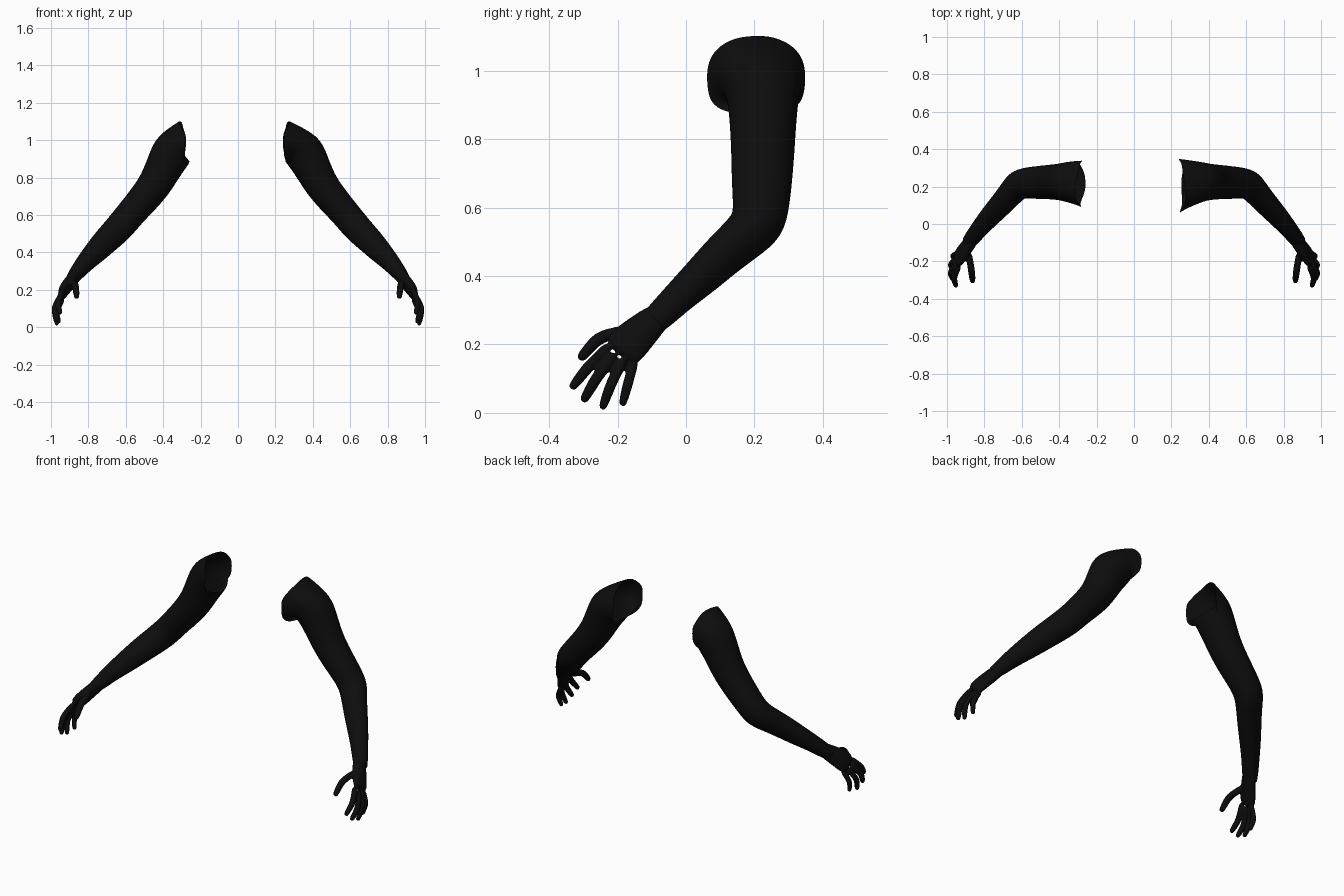
import bpy, bmesh, math, random
from mathutils import Vector

cube = bpy.data.objects.get("Cube")
if cube:
    bpy.data.objects.remove(cube, do_unlink=True)

skin = bpy.data.materials.new("black_skin")
skin.use_nodes = True
black = (0.004, 0.004, 0.004, 1)
skin.diffuse_color = black
skin.node_tree.nodes["Principled BSDF"].inputs["Base Color"].default_value = black

SIDES = 20


def power(v, e):
    return math.copysign(abs(v) ** e, v)


def ring(bm, centre, tangent, ref, ra, rb, n):
    """Elliptical cross-section square to the tangent."""
    a = (ref - tangent * ref.dot(tangent)).normalized()
    b = a.cross(tangent)
    return [bm.verts.new(centre + a * ra * math.cos(t) + b * rb * math.sin(t))
            for t in (2 * math.pi * i / n for i in range(n))]


def loft(bm, rings):
    for r, s in zip(rings, rings[1:]):
        for i in range(len(r)):
            j = (i + 1) % len(r)
            bm.faces.new((r[i], r[j], s[j], s[i]))


def tube(bm, stations, ref, n, capped=True):
    pts = [Vector(s[:3]) for s in stations]
    rings = []
    for i, s in enumerate(stations):
        t = (pts[min(i + 1, len(pts) - 1)] - pts[max(i - 1, 0)]).normalized()
        rings.append(ring(bm, pts[i], t, Vector(ref), s[3], s[4], n))
    loft(bm, rings)
    if capped:
        bm.faces.new(rings[0])
        bm.faces.new(rings[-1])
    return rings


def finish(bm, name, side):
    for v in bm.verts:
        v.co.x *= side
    bmesh.ops.recalc_face_normals(bm, faces=bm.faces)
    for f in bm.faces:
        f.smooth = True
    mesh = bpy.data.meshes.new(name)
    bm.to_mesh(mesh)
    bm.free()
    mesh.materials.append(skin)
    ob = bpy.data.objects.new(name, mesh)
    bpy.context.collection.objects.link(ob)
    ob.modifiers.new("Subdivide", "SUBSURF").levels = 2
    ob.modifiers["Subdivide"].render_levels = 2
    return ob


# x, y, z, half depth, half height from shoulder to wrist
ARM = [
    (.335, .225, .965, .112, .118),
    (.388, .225, .875, .100, .102),
    (.438, .225, .770, .094, .092),
    (.505, .222, .685, .090, .086),
    (.570, .220, .612, .084, .080),
    (.618, .212, .553, .082, .080),
    (.655, .168, .512, .068, .077),
    (.705, .110, .463, .062, .072),
    (.765, .046, .400, .056, .063),
    (.822, -.020, .340, .048, .050),
    (.862, -.070, .290, .045, .042),
    (.885, -.100, .262, .040, .034),
]

PALM = [
    (.845, -.055, .305, .038, .034),
    (.890, -.118, .250, .052, .034),
    (.928, -.168, .203, .064, .030),
    (.950, -.196, .170, .060, .022),
]

# Base, middle joint and tip of each digit, then its radius
DIGITS = [
    ((.935, -.220, .200), (.965, -.288, .132), (.950, -.336, .070), .018),
    ((.945, -.205, .175), (.984, -.262, .102), (.964, -.302, .032), .018),
    ((.945, -.180, .160), (.984, -.218, .088), (.966, -.246, .010), .017),
    ((.935, -.150, .155), (.972, -.170, .085), (.956, -.187, .020), .016),
    ((.885, -.150, .245), (.868, -.255, .222), (.862, -.312, .155), .020),
]


def build_arm(side, label, rim_x, rim_y, rim_half):
    # Upper arm and forearm, with an open torn edge at the shoulder
    rng = random.Random(4)
    bm = bmesh.new()
    first = tube(bm, ARM, (0, 1, 0), SIDES, capped=False)[0]
    rim = []
    for i in range(SIDES):
        t = 2 * math.pi * i / SIDES
        c, s = math.cos(t), math.sin(t)
        e = .6 if s < .1 else .9
        x = rim_x + .03 * s * s + rng.uniform(-.01, .012)
        rim.append(bm.verts.new((x, rim_y + rim_half * power(c, e),
                                 .988 + .115 * power(s, e))))
    # Match the rim's starting vertex and direction to the first section
    if (first[SIDES // 4].co.z < first[3 * SIDES // 4].co.z):
        rim = [rim[-i % SIDES] for i in range(SIDES)]
    loft(bm, [rim, first])
    finish(bm, label + "_arm", side)

    # Hand: palm, fingers and thumb fused into one skin
    bm = bmesh.new()
    tube(bm, PALM, (0, .84, -.54), 12)
    for base, mid, tip, r in DIGITS:
        a, b, c = Vector(base), Vector(mid), Vector(tip)
        path = [(a, 1), (a.lerp(b, .5), 1), (b, 1.05),
                (b.lerp(c, .55), .95), (b.lerp(c, .9), .8), (c, .5)]
        tube(bm, [(*p, r * k, r * k) for p, k in path], (0, .84, -.54), 8)
    hand = finish(bm, label + "_hand", side)
    fuse = hand.modifiers.new("Fuse", "REMESH")
    fuse.mode = "VOXEL"
    fuse.voxel_size = .005
    fuse.use_smooth_shade = True
    soften = hand.modifiers.new("Soften", "SMOOTH")
    soften.factor = .5
    soften.iterations = 4


build_arm(1, "left", .245, .205, .145)
build_arm(-1, "right", .283, .215, .125)
